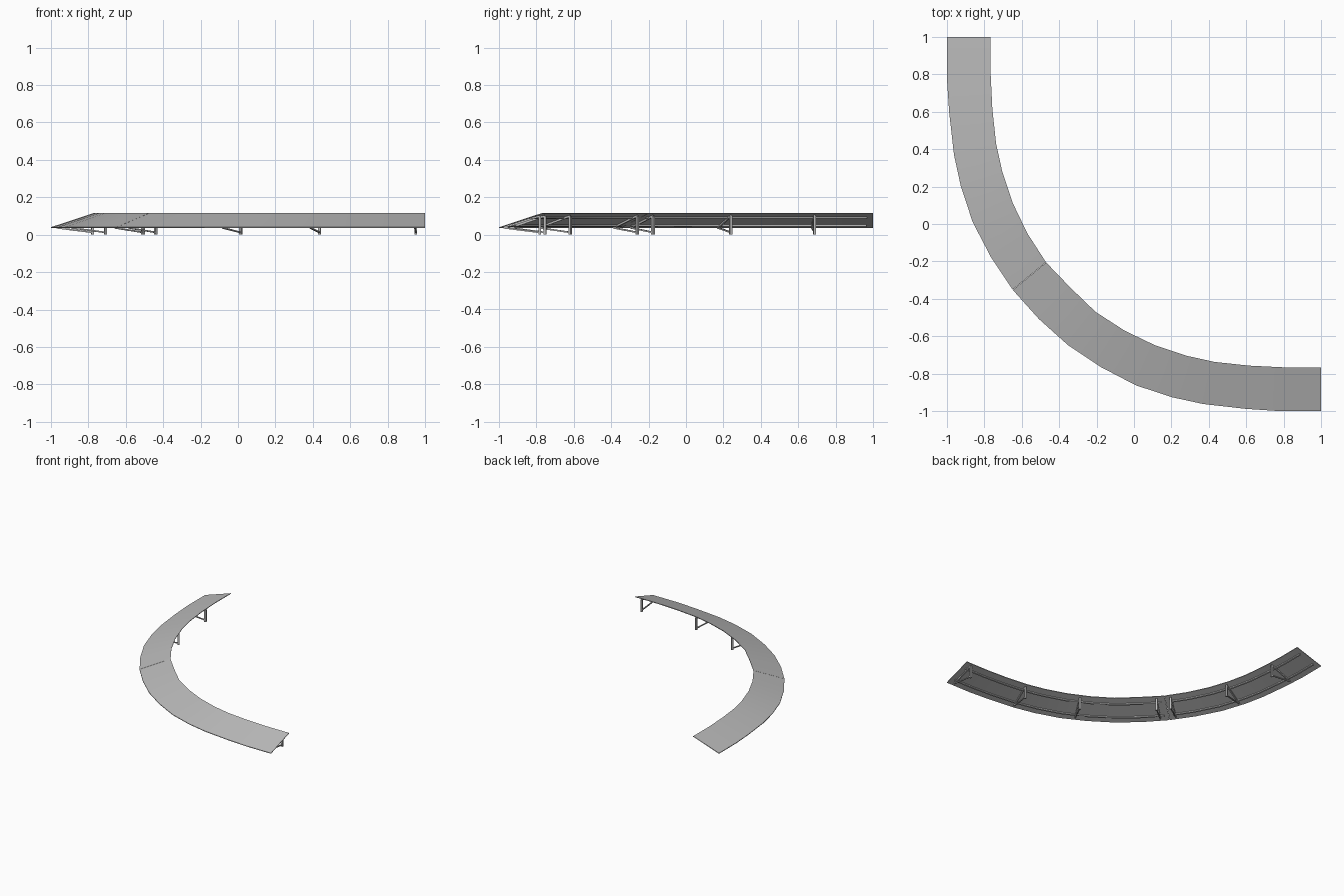
import bpy, bmesh
from mathutils import Vector

cube = bpy.data.objects.get("Cube")
if cube:
    bpy.data.objects.remove(cube)


def material(name, grey):
    m = bpy.data.materials.new(name)
    m.use_nodes = True
    col = (grey, grey, grey, 1)
    m.diffuse_color = col
    m.node_tree.nodes["Principled BSDF"].inputs["Base Color"].default_value = col
    return m


panel_mat = material("panel grey", 0.5)
frame_mat = material("frame grey", 0.5)

# Half of each plan edge; the other half mirrors across the diagonal
outer = [(-1, 1), (-1, .78), (-.988, .6), (-.962, .37), (-.925, .2),
         (-.862, .01), (-.763, -.18), (-.648, -.352), (-.508, -.508)]
inner = [(-.766, 1), (-.766, .8), (-.757, .615), (-.737, .43), (-.704, .28),
         (-.647, .11), (-.57, -.05), (-.47, -.205), (-.34, -.34)]
outer += [(y, x) for x, y in reversed(outer[:-1])]
inner += [(y, x) for x, y in reversed(inner[:-1])]
Z_IN, Z_OUT, THICK = .117, .04, .005


def sample(edge, s):
    i = min(int(s), len(edge) - 2)
    return Vector(edge[i]).lerp(Vector(edge[i + 1]), s - i)


def at(s, t, drop=0):
    """Point on the sloped deck: s along, t from inner to outer, drop below."""
    p = sample(inner, s).lerp(sample(outer, s), t)
    return Vector((p.x, p.y, Z_IN + (Z_OUT - Z_IN) * t - drop))


def finish(name, bm, mat):
    bmesh.ops.recalc_face_normals(bm, faces=bm.faces)
    me = bpy.data.meshes.new(name)
    bm.to_mesh(me)
    bm.free()
    me.materials.append(mat)
    ob = bpy.data.objects.new(name, me)
    bpy.context.collection.objects.link(ob)
    return ob


def sweep(name, s0, s1, t0, t1, d0, d1, mat):
    """Sweep a four-sided section along the curve."""
    steps = [s0] + [i for i in range(17) if s0 < i < s1] + [s1]
    bm = bmesh.new()
    rings = [[bm.verts.new(at(s, t, d)) for t, d in
              ((t0, d0), (t1, d0), (t1, d1), (t0, d1))] for s in steps]
    for a, b in zip(rings, rings[1:]):
        for k in range(4):
            j = (k + 1) % 4
            bm.faces.new((a[k], a[j], b[j], b[k]))
    bm.faces.new(rings[0])
    bm.faces.new(rings[-1])
    ob = finish(name, bm, mat)
    bpy.ops.object.select_all(action="DESELECT")
    ob.select_set(True)
    bpy.context.view_layer.objects.active = ob
    bpy.ops.object.shade_smooth_by_angle()


def bar(bm, a, b, side, w):
    """Square bar from a to b, one pair of faces square to side."""
    up = (b - a).cross(side).normalized() * w / 2
    sd = side.normalized() * w / 2
    ring = [[bm.verts.new(p + sd * i + up * j) for i, j in
             ((1, 1), (-1, 1), (-1, -1), (1, -1))] for p in (a, b)]
    for k in range(4):
        j = (k + 1) % 4
        bm.faces.new((ring[0][k], ring[0][j], ring[1][j], ring[1][k]))
    bm.faces.new(ring[0])
    bm.faces.new(ring[1])


# Two deck sections with a hairline seam, each with two long rails below
for label, s0, s1 in (("left", 0, 6.995), ("right", 7.005, 16)):
    sweep(label + "_deck", s0, s1, 0, 1, 0, THICK, panel_mat)
    for rail, t in (("inner", .24), ("outer", .78)):
        sweep(f"{label}_{rail}_rail", s0 + .16, s1 - .16, t - .022, t + .022,
              THICK, THICK + .009, frame_mat)

# Triangular support frames: post, deck bearer and bottom brace
for n, s in enumerate((1.6, 4.2, 6.75, 7.33, 10.45, 13.05, 15.75)):
    bm = bmesh.new()
    top = at(s, .07, .012)
    foot = Vector((top.x, top.y, 0))
    tip = at(s, .9, .011)
    across = tip - foot
    side = Vector((-across.y, across.x, 0))
    bar(bm, foot, top, side, .014)
    bar(bm, top, tip, side, .01)
    bar(bm, foot + Vector((0, 0, .012)), tip, side, .008)
    finish(f"support_frame_{n + 1}", bm, frame_mat)
